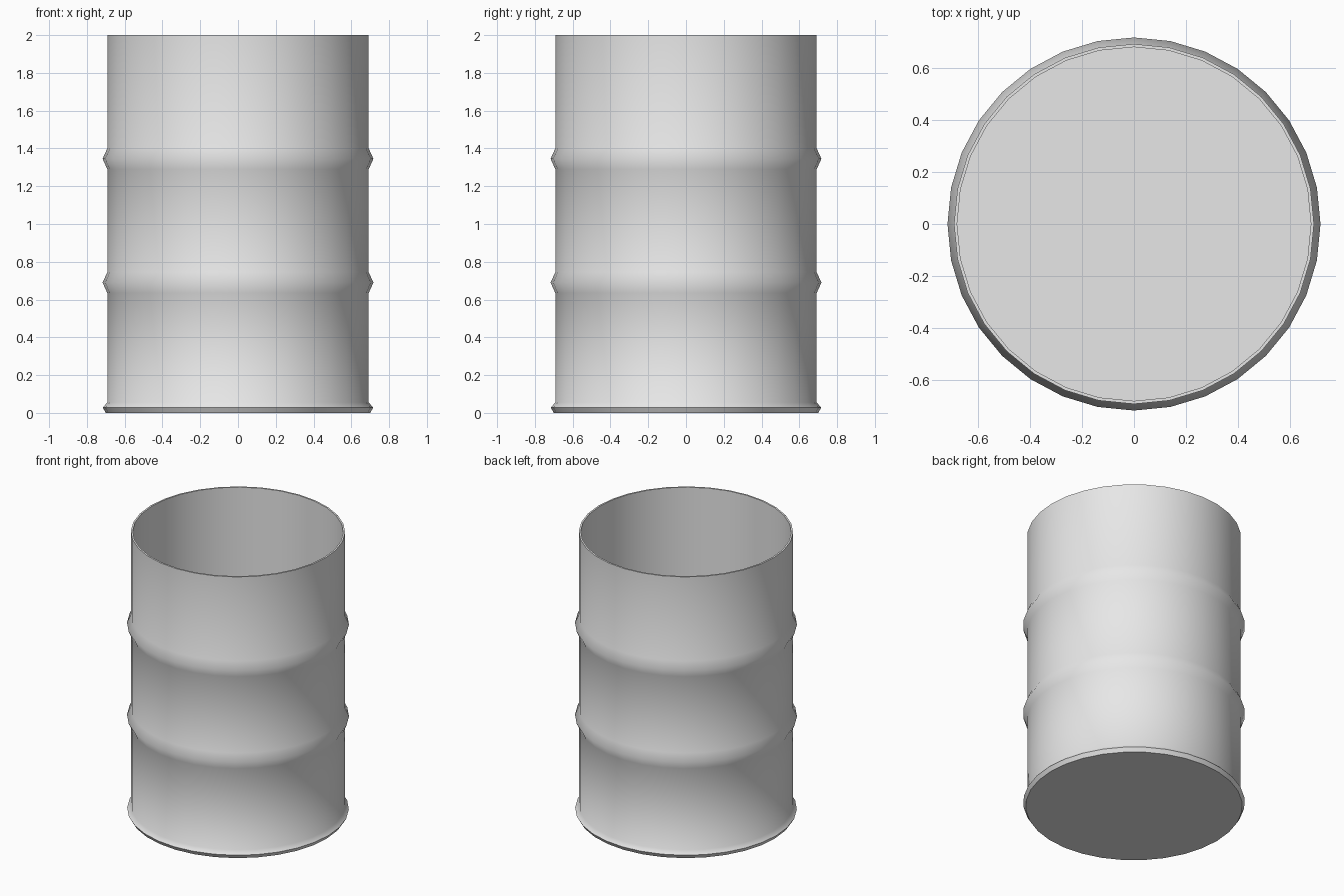
import bpy, bmesh, math

SIDES = 32

cube = bpy.data.objects.get("Cube")
if cube:
    bpy.data.objects.remove(cube, do_unlink=True)


def make_material(name, color):
    mat = bpy.data.materials.new(name)
    mat.use_nodes = True
    mat.diffuse_color = color
    mat.node_tree.nodes["Principled BSDF"].inputs["Base Color"].default_value = color
    return mat


def rib(z, body, bulge=0.025, half=0.055):
    """Profile points of one raised hoop."""
    return [(body, z - half), (body + bulge, z), (body, z + half)]


def lathe(name, profile, mat):
    """Spin a profile that starts and ends on the axis into a closed shell."""
    bm = bmesh.new()
    rings = []
    for radius, z in profile:
        rings.append([bm.verts.new((radius * math.cos(math.tau * i / SIDES),
                                    radius * math.sin(math.tau * i / SIDES), z))
                      for i in range(SIDES)])
    for low, high in zip(rings, rings[1:]):
        for i in range(SIDES):
            j = (i + 1) % SIDES
            bm.faces.new((low[i], low[j], high[j], high[i]))
    bm.faces.new(rings[0][::-1])    # underside
    bm.faces.new(rings[-1])         # inner floor
    mesh = bpy.data.meshes.new(name)
    bm.to_mesh(mesh)
    bm.free()
    mesh.materials.append(mat)
    obj = bpy.data.objects.new(name, mesh)
    bpy.context.collection.objects.link(obj)
    bpy.ops.object.select_all(action='DESELECT')
    obj.select_set(True)
    bpy.context.view_layer.objects.active = obj
    bpy.ops.object.shade_smooth_by_angle(angle=math.radians(60))
    return obj


grey = make_material("light grey metal", (0.8, 0.8, 0.8, 1))

# Open drum: flared foot, two hoops, thin rim, hollow inside
body = 0.692
profile = [(0.70, 0), (0.716, 0.028), (body, 0.055)]
profile += rib(0.69, body) + rib(1.345, body)
profile += [(body, 2), (0.68, 2), (0.68, 0.02)]
lathe("open_barrel", profile, grey)
